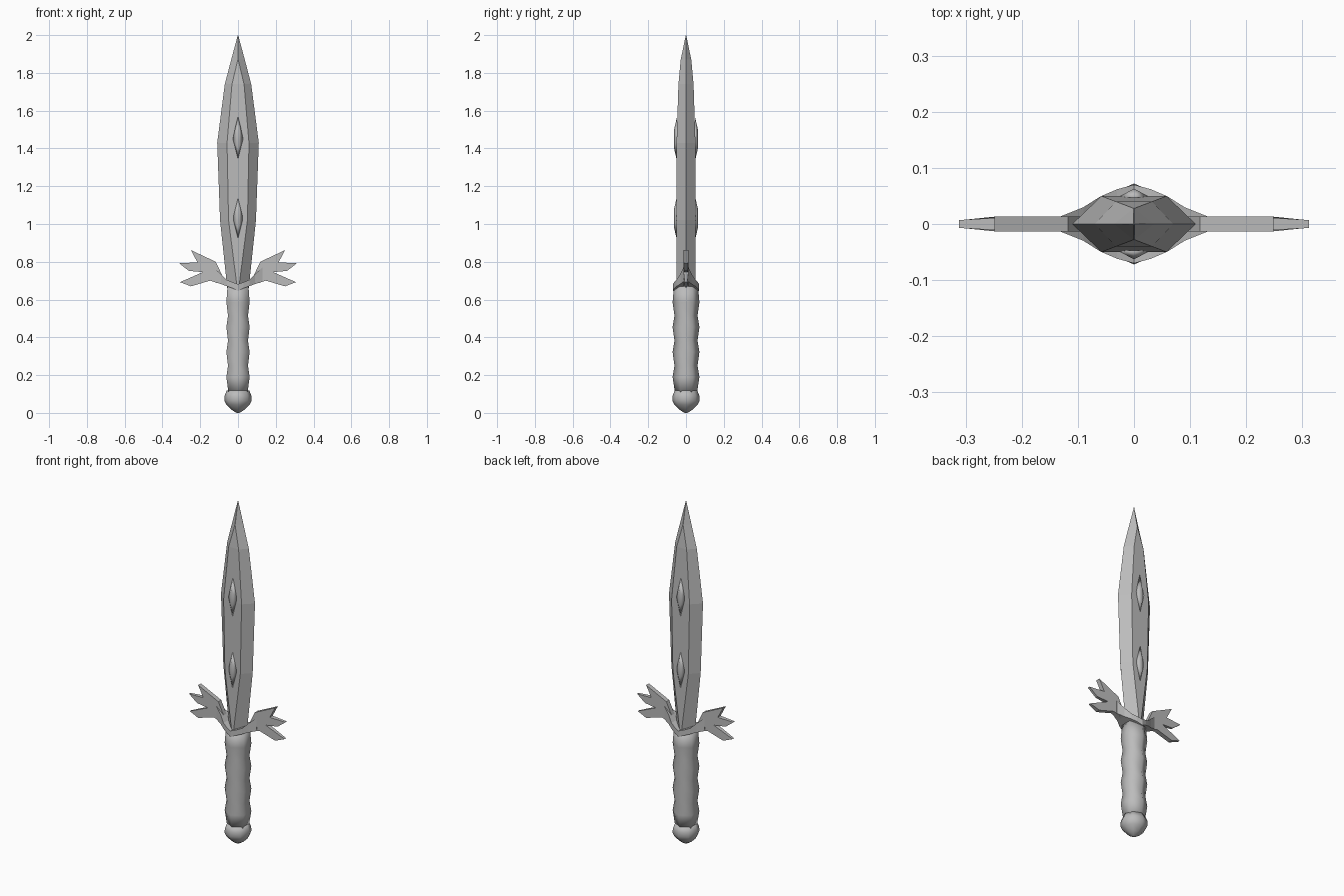
import bpy, bmesh
from math import sin, cos, pi

if "Cube" in bpy.data.objects:
    bpy.data.objects.remove(bpy.data.objects["Cube"])

steel = bpy.data.materials.new("grey steel")
steel.use_nodes = True
GREY = (0.5, 0.5, 0.5, 1)
steel.diffuse_color = GREY
steel.node_tree.nodes["Principled BSDF"].inputs["Base Color"].default_value = GREY


def finish(bm, name, smooth=False):
    bmesh.ops.remove_doubles(bm, verts=bm.verts, dist=0.0005)
    bmesh.ops.recalc_face_normals(bm, faces=bm.faces)
    for f in bm.faces:
        f.smooth = smooth
    mesh = bpy.data.meshes.new(name)
    bm.to_mesh(mesh)
    bm.free()
    mesh.materials.append(steel)
    ob = bpy.data.objects.new(name, mesh)
    bpy.context.collection.objects.link(ob)
    return ob


def loft(name, rings, smooth=False):
    """Skin a list of equal-length rings and cap both ends."""
    bm = bmesh.new()
    loops = [[bm.verts.new(p) for p in ring] for ring in rings]
    n = len(loops[0])
    for a, b in zip(loops, loops[1:]):
        for i in range(n):
            j = (i + 1) % n
            bm.faces.new((a[i], a[j], b[j], b[i]))
    bm.faces.new(loops[0])
    bm.faces.new(loops[-1])
    return finish(bm, name, smooth)


def turned(name, profile, sides):
    """Round part from (radius, z) pairs, with a corner facing front and back."""
    rings = [[(r * sin(2 * pi * i / sides), r * cos(2 * pi * i / sides), z)
              for i in range(sides)] for r, z in profile]
    return loft(name, rings, smooth=True)


# Pommel and ribbed six-sided grip
turned("pommel", [(0.008, 0), (0.035, 0.017), (0.062, 0.043), (0.072, 0.065),
                  (0.071, 0.09), (0.06, 0.118)], 8)
grip = [(0.059, 0.11)]
for k in range(4):
    base = 0.12 + 0.132 * k
    grip += [(0.071, base + 0.07), (0.061, base + 0.13)]
grip[-1] = (0.064, 0.67)
turned("grip", grip, 6)

# Blade: edge half width, panel half width and panel depth at each height
blade = [(0.66, 0.057, 0.004, 0.05), (1.02, 0.095, 0.05, 0.05),
         (1.43, 0.11, 0.058, 0.05), (1.74, 0.07, 0.032, 0.04),
         (1.87, 0.036, 0.001, 0.028), (2.0, 0.001, 0.001, 0.001)]
loft("blade", [[(w, 0, z), (p, d, z), (-p, d, z), (-w, 0, z), (-p, -d, z), (p, -d, z)]
               for z, w, p, d in blade])

# Raised gems on both blade faces
for level, z in (("lower", 1.03), ("upper", 1.45)):
    for side, s in (("front", -1), ("back", 1)):
        bm = bmesh.new()
        for x, y, dz in ((0.03, 0.047, 0), (-0.03, 0.047, 0), (0, 0.047, 0.12),
                         (0, 0.047, -0.12), (0, 0.063, 0.05), (0, 0.063, -0.05)):
            bm.verts.new((x, s * y, z + dz))
        bmesh.ops.convex_hull(bm, input=bm.verts)
        finish(bm, f"{level}_{side}_gem", smooth=True)

# Guard: flared crossbar, half depth and height range at each distance from the centre
half = [(0.03, 0.062, 0.66, 0.692), (0.06, 0.049, 0.671, 0.705),
        (0.09, 0.03, 0.682, 0.735), (0.13, 0.014, 0.695, 0.77)]
bar = [(-x, d, a, b) for x, d, a, b in reversed(half)] + [(0, 0.07, 0.646, 0.682)] + half
loft("guard_bar", [[(x, -d, a), (x, d, a), (x, d, b), (x, -d, b)] for x, d, a, b in bar])

# Guard wings: three-pronged plates that thin out at the tips
wing = [(0.07, 0.69), (0.075, 0.71), (0.118, 0.80), (0.249, 0.862), (0.215, 0.797),
        (0.312, 0.792), (0.26, 0.752), (0.187, 0.745), (0.307, 0.692),
        (0.249, 0.67), (0.148, 0.70), (0.1, 0.685)]
for name, s in (("left_wing", 1), ("right_wing", -1)):
    loft(name, [[(s * x, side * (0.013 if x < 0.25 else 0.007), z) for x, z in wing]
                for side in (-1, 1)])
